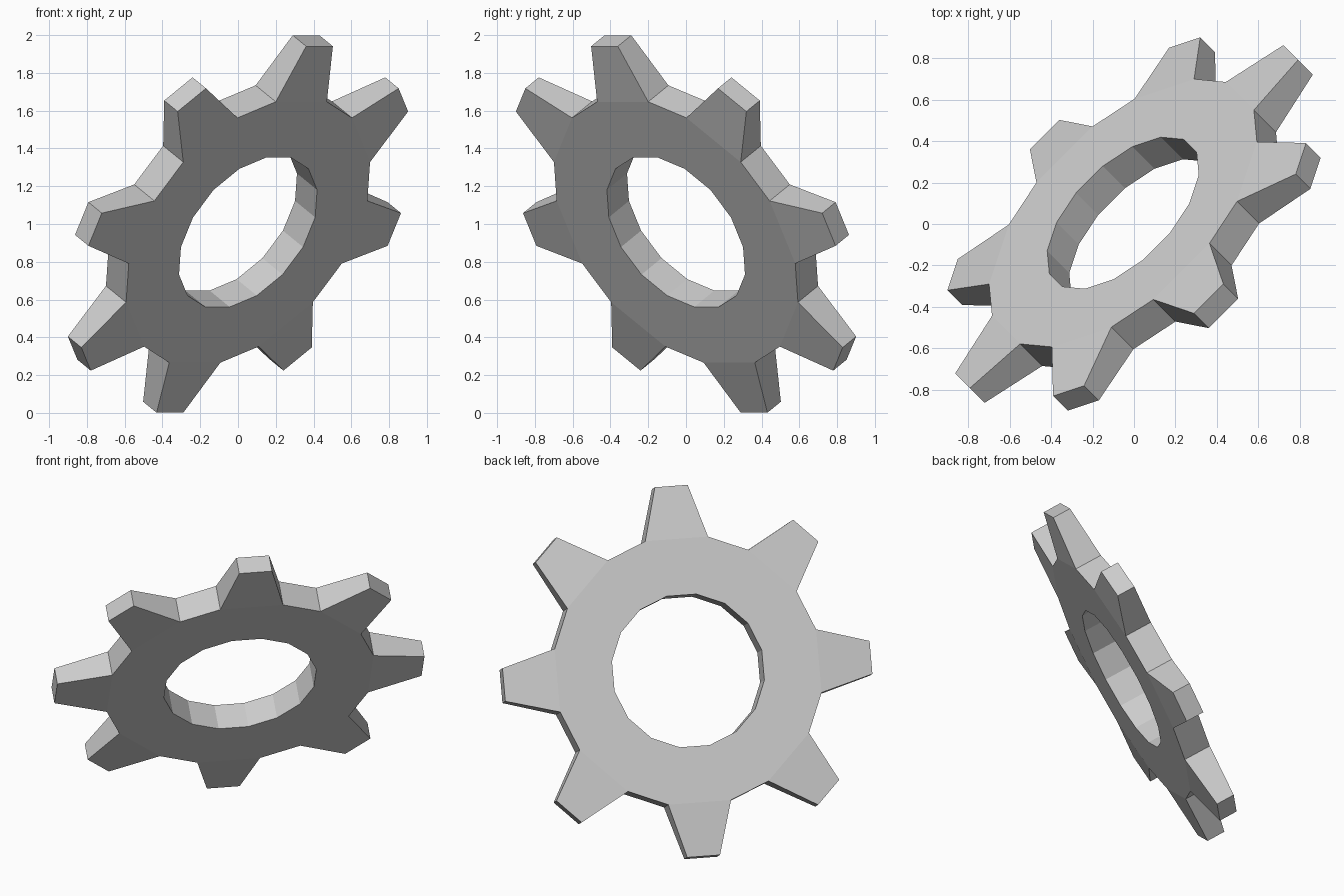
import bpy, bmesh
from math import radians, sin, cos, atan2, hypot

if "Cube" in bpy.data.objects:
    bpy.data.objects.remove(bpy.data.objects["Cube"])

TEETH = 8
HOLE_R, ROOT_R = 0.466, 0.82
TIP_R, TIP_A = hypot(1.12, 0.10), atan2(0.10, 1.12)
HUB_H, TIP_H = 0.087, 0.058      # half thickness at hub and at tooth tip
HOLE_A, ROOT_A = radians(11.25), radians(13.5)

bm = bmesh.new()


def ring(radius, half_angle, z):
    """Two points per tooth, placed either side of the tooth axis."""
    pts = []
    for i in range(TEETH):
        for s in (-1, 1):
            a = radians(360 / TEETH * i) + s * half_angle
            pts.append(bm.verts.new((radius * cos(a), radius * sin(a), z)))
    return pts


hole, root, tip = [], [], []
for side in (1, -1):
    hole.append(ring(HOLE_R, HOLE_A, side * HUB_H))
    root.append(ring(ROOT_R, ROOT_A, side * HUB_H))
    tip.append(ring(TIP_R, TIP_A, side * TIP_H))

n = TEETH * 2
for i in range(n):
    j = (i + 1) % n
    # hub faces and bore wall
    for k in (0, 1):
        bm.faces.new((hole[k][i], root[k][i], root[k][j], hole[k][j]))
    bm.faces.new((hole[0][i], hole[0][j], hole[1][j], hole[1][i]))
    if i % 2 == 0:
        # tapered tooth: two faces, tip and flanks
        for k in (0, 1):
            bm.faces.new((root[k][i], tip[k][i], tip[k][j], root[k][j]))
        bm.faces.new((tip[0][i], tip[0][j], tip[1][j], tip[1][i]))
        for m in (i, j):
            bm.faces.new((root[0][m], tip[0][m], tip[1][m], root[1][m]))
    else:
        # gap floor between teeth
        bm.faces.new((root[0][i], root[0][j], root[1][j], root[1][i]))

bmesh.ops.recalc_face_normals(bm, faces=bm.faces[:])
mesh = bpy.data.meshes.new("gear")
bm.to_mesh(mesh)
bm.free()

# tilted gear resting on the ground
gear = bpy.data.objects.new("gear", mesh)
gear.rotation_euler = (radians(-60), 0, radians(45))
gear.location = (0, 0, 1)
bpy.context.collection.objects.link(gear)
